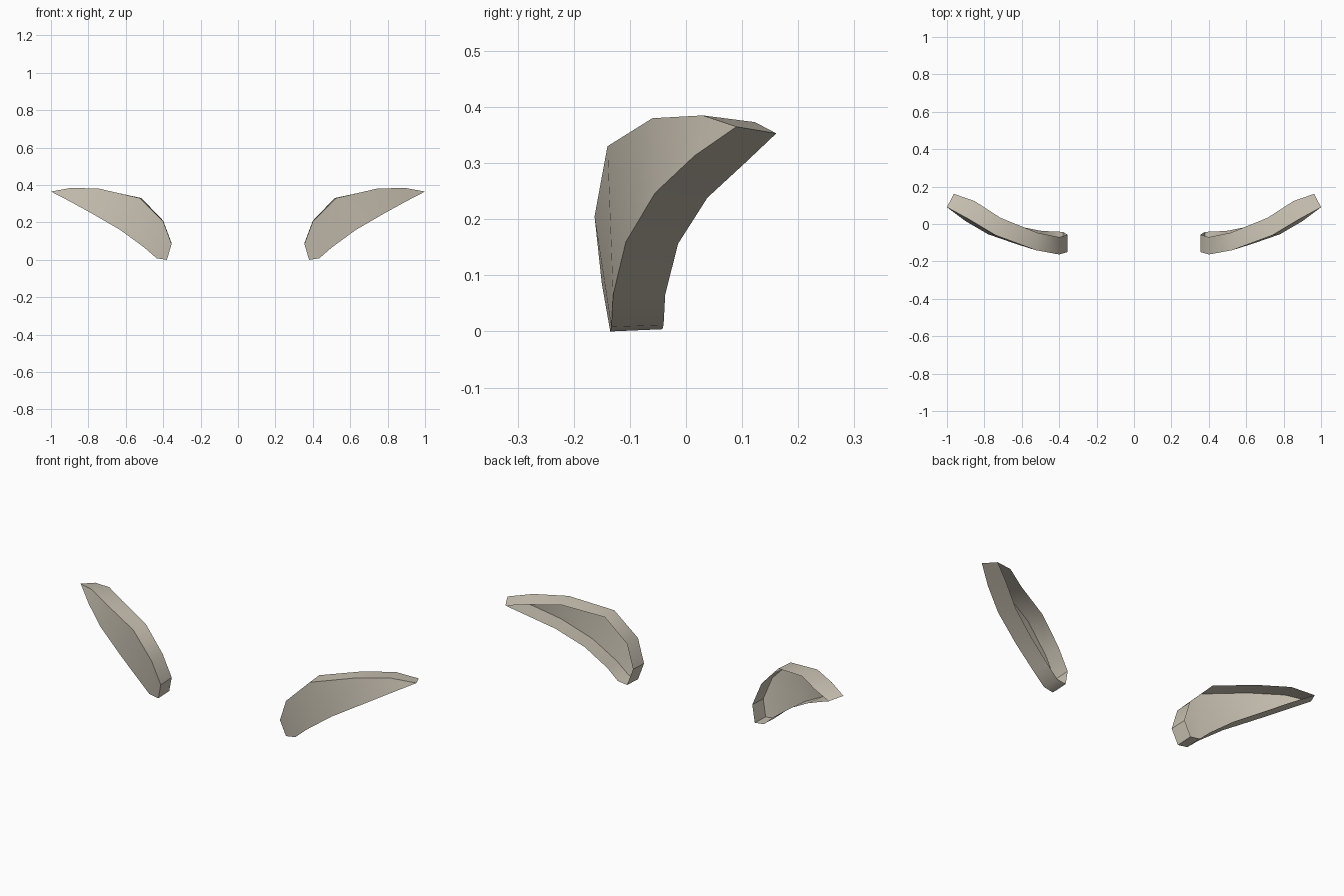
import bpy, bmesh, math

if "Cube" in bpy.data.objects:
    bpy.data.objects.remove(bpy.data.objects["Cube"])

mat = bpy.data.materials.new("warm light grey")
mat.diffuse_color = (0.60, 0.55, 0.46, 1)
mat.use_nodes = True
mat.node_tree.nodes["Principled BSDF"].inputs["Base Color"].default_value = mat.diffuse_color

# Upper and lower edges of the curved front face, inner end to outer tip
top = [(0.355, -0.15, 0.085), (0.40, -0.163, 0.205), (0.525, -0.14, 0.33),
       (0.74, -0.06, 0.38), (0.89, 0.03, 0.385), (1.0, 0.09, 0.365)]
low = [(0.38, -0.135, 0.0), (0.435, -0.133, 0.008), (0.50, -0.13, 0.065),
       (0.63, -0.107, 0.16), (0.78, -0.055, 0.247), (0.90, 0.015, 0.313)]


def back(p):
    # Rim goes straight back at the inner end and turns inward toward the tip
    t = max(0.0, min(1.0, (p[0] - 0.42) / 0.45))
    d = 0.093 - 0.022 * max(0.0, (p[0] - 0.89) / 0.11)
    return (p[0] - 0.037 * t, p[1] + d, p[2] + 0.004 - 0.016 * t)


bm = bmesh.new()
T = [bm.verts.new(p) for p in top]
L = [bm.verts.new(p) for p in low]

# Front face as strips between the two edges
for f in ([L[0], L[1], T[1], T[0]], [L[1], L[2], T[2], T[1]], [L[2], L[3], T[2]],
          [L[3], L[4], T[3], T[2]], [L[4], L[5], T[4], T[3]], [L[5], T[5], T[4]]):
    bm.faces.new(f)

# Rim wall running back from the outline, left open behind
ring = L + T[::-1]
rear = [bm.verts.new(back(v.co)) for v in ring]
n = len(ring)
for i in range(n):
    j = (i + 1) % n
    bm.faces.new([ring[j], ring[i], rear[i], rear[j]])

mesh = bpy.data.meshes.new("curved_shell_pair")
bm.to_mesh(mesh)
bm.free()
mesh.materials.append(mat)
obj = bpy.data.objects.new("curved_shell_pair", mesh)
bpy.context.collection.objects.link(obj)
bpy.context.view_layer.objects.active = obj
obj.select_set(True)
bpy.ops.object.shade_smooth_by_angle(angle=math.radians(35))

# Matching shell on the other side
mir = obj.modifiers.new("Mirror", 'MIRROR')
mir.use_axis[0] = True
mir.use_mirror_merge = False
